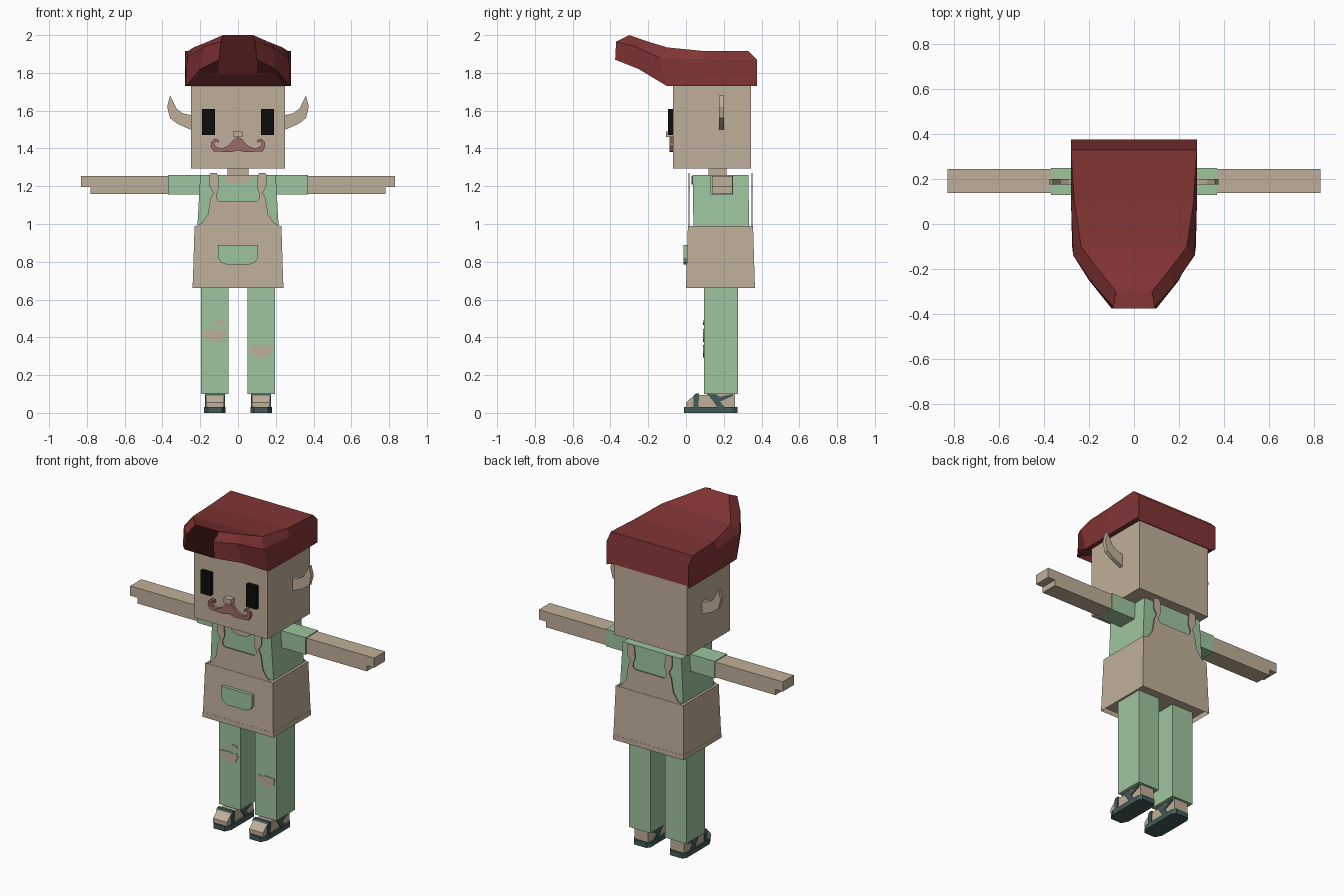
import bpy
import bmesh

old = bpy.data.objects.get("Cube")
if old:
    bpy.data.objects.remove(old, do_unlink=True)


def material(name, red, green, blue):
    mat = bpy.data.materials.new(name)
    mat.use_nodes = True
    color = (red, green, blue, 1)
    mat.diffuse_color = color
    bsdf = next(n for n in mat.node_tree.nodes if n.type == 'BSDF_PRINCIPLED')
    bsdf.inputs["Base Color"].default_value = color
    return mat


skin = material("tan skin", .53, .43, .32)
cloth = material("soft green cloth", .34, .56, .34)
felt = material("dark red felt", .22, .034, .034)
black = material("eye black", .004, .004, .004)
hair = material("reddish moustache", .35, .15, .13)
leather = material("dark teal leather", .054, .107, .098)


def finish(name, bm, mat):
    """Turn a bmesh into a flat shaded object."""
    bmesh.ops.recalc_face_normals(bm, faces=bm.faces[:])
    mesh = bpy.data.meshes.new(name)
    bm.to_mesh(mesh)
    bm.free()
    mesh.materials.append(mat)
    obj = bpy.data.objects.new(name, mesh)
    bpy.context.scene.collection.objects.link(obj)
    return obj


def skin_loops(bm, loops):
    """Join equal rings of points and cap both ends."""
    rings = [[bm.verts.new(p) for p in loop] for loop in loops]
    count = len(rings[0])
    for a, b in zip(rings, rings[1:]):
        for i in range(count):
            j = (i + 1) % count
            bm.faces.new((a[i], a[j], b[j], b[i]))
    return bm.faces.new(rings[0]), bm.faces.new(rings[-1])


def prism(name, points, axis, low, high, mat, side=1):
    """Extrude an outline along an axis; side mirrors it across x."""
    place = {'X': lambda u, v, d: (side * d, u, v),
             'Y': lambda u, v, d: (side * u, d, v),
             'Z': lambda u, v, d: (side * u, v, d)}[axis]
    bm = bmesh.new()
    skin_loops(bm, [[place(u, v, d) for u, v in points] for d in (low, high)])
    return finish(name, bm, mat)


def box(name, x, y, z, mat, side=1):
    corners = [(x[0], y[0]), (x[1], y[0]), (x[1], y[1]), (x[0], y[1])]
    return prism(name, corners, 'Z', z[0], z[1], mat, side)


def tapered(name, bottom, top, mat, hollow=0):
    """Box between two centred rectangles (half width, front, back, height)."""
    bm = bmesh.new()
    loops = [[(-w, f, z), (w, f, z), (w, b, z), (-w, b, z)]
             for w, f, b, z in (bottom, top)]
    base, _ = skin_loops(bm, loops)
    if hollow:
        bmesh.ops.inset_region(bm, faces=[base], thickness=.02)
        for v in base.verts:
            v.co.z += hollow
    return finish(name, bm, mat)


def mirrored(half):
    """Complete a right half outline with its mirror image."""
    return half + [(-x, z) for x, z in reversed(half) if x > 0]


# Head, neck and nose
box("head", (-.25, .25), (-.07, .345), (1.295, 1.78), skin)
box("neck", (-.055, .055), (.12, .215), (1.2, 1.3), skin)
box("nose", (-.025, .025), (-.105, -.06), (1.46, 1.49), skin)

# Cap: cross-sections from back to brim (inner rim, lower, upper, crown)
cap_sections = [
    [(.26, .35, 1.73), (.28, .375, 1.73), (.28, .375, 1.87), (.28, .33, 1.915)],
    [(.26, .1, 1.73), (.28, .1, 1.73), (.28, .1, 1.87), (.265, .1, 1.915)],
    [(.25, -.07, 1.73), (.275, -.1, 1.73), (.27, -.14, 1.88), (.235, -.1, 1.935)],
    [(.2, -.15, 1.79), (.2, -.25, 1.82), (.18, -.27, 1.94), (.16, -.2, 1.965)],
    [(.1, -.16, 1.8), (.1, -.375, 1.87), (.09, -.37, 1.965), (.08, -.3, 2)],
]
bm = bmesh.new()
skin_loops(bm, [s + [(-x, y, z) for x, y, z in reversed(s)] for s in cap_sections])
finish("cap", bm, felt)

# Moustache with curled ends
moustache = [(0, 1.46), (.02, 1.45), (.05, 1.415), (.085, 1.4), (.115, 1.407),
             (.126, 1.425), (.117, 1.437), (.1, 1.43), (.105, 1.447),
             (.125, 1.45), (.142, 1.435), (.145, 1.41), (.13, 1.385),
             (.04, 1.38), (0, 1.39)]
ear = [(.24, 1.575), (.29, 1.585), (.325, 1.61), (.36, 1.68), (.375, 1.62),
       (.36, 1.56), (.32, 1.53), (.24, 1.495)]

# Arm and hand outline, seen from the front
arm = [(.36, 1.16), (.78, 1.16), (.78, 1.195), (.83, 1.195), (.83, 1.255), (.36, 1.255)]

# Sandal and foot outlines
sole = [(.085, -.01), (.16, -.01), (.18, .03), (.18, .25), (.165, .272),
        (.08, .272), (.065, .25), (.065, .03)]
foot = [(0, .03), (0, .055), (.045, .095), (.11, .095), (.12, .11), (.26, .11), (.26, .03)]
toe_strap = [(.04, .03), (.04, .09), (.05, .102), (.07, .102), (.065, .03)]
ankle_strap = [(.11, .102), (.145, .06), (.165, .03), (.205, .03), (.18, .06),
               (.25, .09), (.25, .102), (.18, .085), (.155, .102)]

for side, label in ((1, "left"), (-1, "right")):
    box(label + "_eye", (.122, .19), (-.095, -.06), (1.47, 1.61), black, side)
    prism(label + "_moustache", moustache, 'Y', -.088, -.065, hair, side)
    prism(label + "_ear", ear, 'Y', .175, .2, skin, side)
    box(label + "_sleeve", (.19, .37), (.13, .25), (1.155, 1.26), cloth, side)
    prism(label + "_arm", arm, 'Y', .138, .245, skin, side)
    box(label + "_trouser_leg", (.05, .195), (.095, .275), (.1, .72), cloth, side)
    prism(label + "_sole", sole, 'Z', 0, .03, leather, side)
    prism(label + "_foot", foot, 'X', .075, .17, skin, side)
    prism(label + "_toe_strap", toe_strap, 'X', .069, .176, leather, side)
    prism(label + "_ankle_strap", ankle_strap, 'X', .069, .176, leather, side)

# Shirt with a skin neckline
tapered("shirt", (.217, .04, .335, .95), (.2, .035, .33, 1.26), cloth)
neckline = mirrored([(0, 1.21), (.035, 1.215), (.06, 1.228), (.08, 1.255)])
prism("neckline", neckline, 'Y', .029, .036, skin)

# Apron skirt with hollow hem, and bibs with shoulder straps
tapered("apron_skirt", (.24, 0, .365, .66), (.23, .01, .355, .99), skin, hollow=.03)
bib = mirrored([(.23, .985), (.19, 1.005), (.16, 1.05), (.145, 1.14),
                (.13, 1.165), (.15, 1.2), (.152, 1.262), (.142, 1.27),
                (.112, 1.27), (.105, 1.255), (.1, 1.19), (.115, 1.155),
                (.112, 1.135), (.1, 1.123)])
prism("front_bib", bib, 'Y', .012, .018, skin)
prism("back_bib", bib, 'Y', .347, .353, skin)
pocket = mirrored([(.105, .89), (.105, .82), (.09, .797), (.06, .785)])
prism("apron_pocket", pocket, 'Y', -.013, .01, cloth)

# Torn knees
tear = [(.065, .34), (.075, .358), (.1, .35), (.12, .36), (.155, .357), (.185, .355),
        (.178, .315), (.15, .3), (.115, .292), (.08, .305)]
prism("left_knee_tear", tear, 'Y', .09, .097, skin)
prism("right_knee_tear", [(x, z + .083) for x, z in tear], 'Y', .09, .097, skin, -1)
prism("small_tear", [(.07, .475), (.075, .49), (.11, .49), (.132, .465), (.11, .467)],
      'Y', .09, .097, skin, -1)
